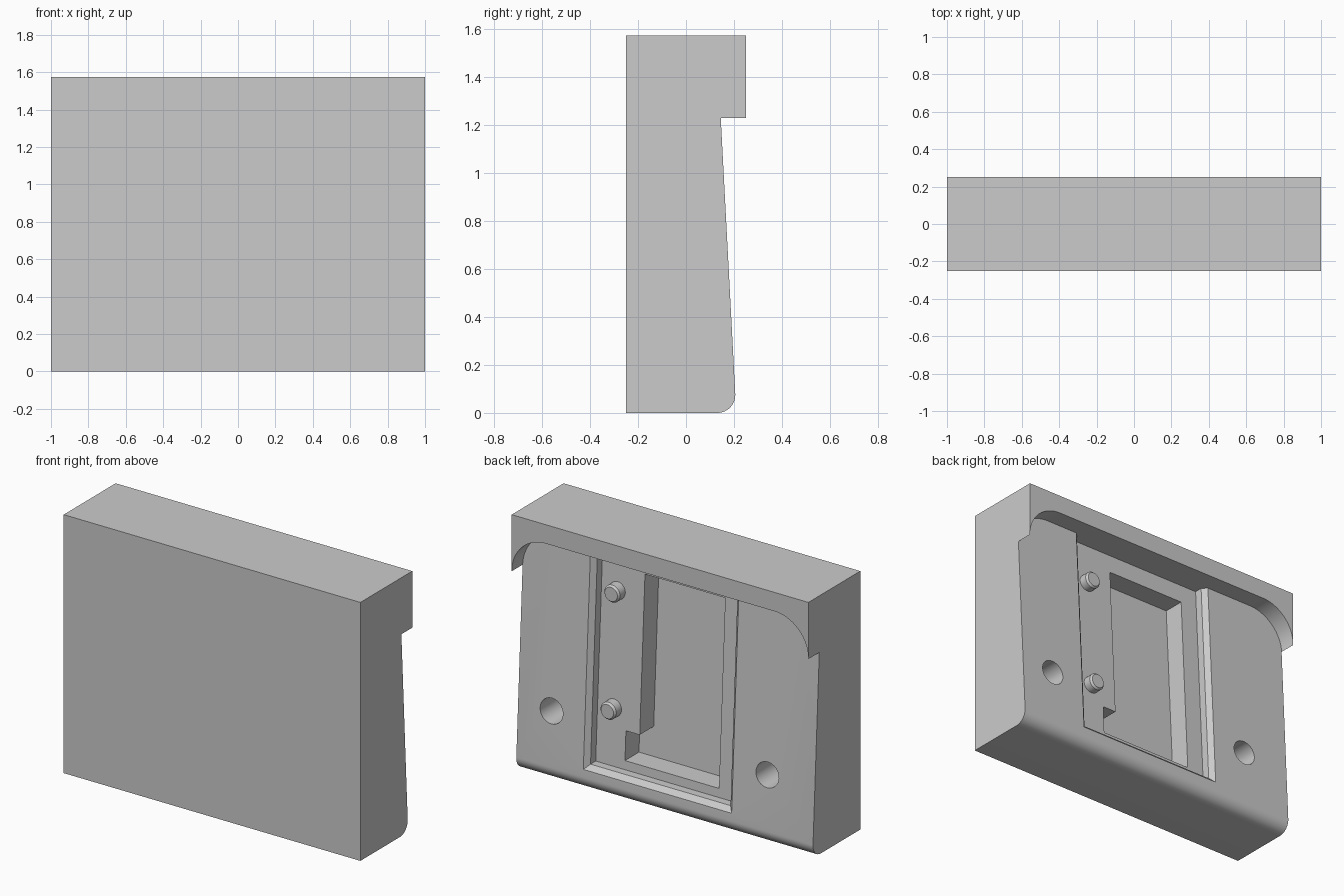
import bpy, bmesh
from math import sin, cos, atan, pi, radians

HEIGHT, HALF_DEPTH = 1.575, 0.25
ARCH_Z, ARCH_R = 1.23, 0.23
TAPER = 0.0526

if "Cube" in bpy.data.objects:
    bpy.data.objects.remove(bpy.data.objects["Cube"], do_unlink=True)

grey = bpy.data.materials.new("plain grey")
grey.use_nodes = True
colour = (0.6, 0.6, 0.6, 1)
grey.diffuse_color = colour
grey.node_tree.nodes["Principled BSDF"].inputs["Base Color"].default_value = colour


def back_y(z):
    """Depth of the tapered back face at a given height."""
    return 0.145 + (ARCH_Z - z) * TAPER


def arc(cx, cy, r, start, end, n=16):
    return [(cx + r * cos(start + (end - start) * i / n),
             cy + r * sin(start + (end - start) * i / n)) for i in range(n + 1)]


def circle(cx, cz, r, n=32):
    return arc(cx, cz, r, 0, 2 * pi, n)[:-1]


def loft(name, rings):
    """Closed solid through rings with equal point counts."""
    bm = bmesh.new()
    loops = [[bm.verts.new(p) for p in ring] for ring in rings]
    for a, b in zip(loops, loops[1:]):
        for i in range(len(a)):
            j = (i + 1) % len(a)
            bm.faces.new((a[i], a[j], b[j], b[i]))
    bm.faces.new(loops[0])
    bm.faces.new(loops[-1])
    bmesh.ops.recalc_face_normals(bm, faces=bm.faces)
    mesh = bpy.data.meshes.new(name)
    bm.to_mesh(mesh)
    bm.free()
    mesh.materials.append(grey)
    obj = bpy.data.objects.new(name, mesh)
    bpy.context.collection.objects.link(obj)
    return obj


def on_back(outline, offset):
    """Place an x-z outline parallel to the tapered back face."""
    return [(x, back_y(z) + offset, z) for x, z in outline]


def flat(outline, y):
    return [(x, y, z) for x, z in outline]


def smooth(obj):
    bpy.ops.object.select_all(action='DESELECT')
    obj.select_set(True)
    bpy.context.view_layer.objects.active = obj
    bpy.ops.object.shade_smooth_by_angle(angle=radians(25))


def cut(obj, cutter):
    mod = obj.modifiers.new("cut", 'BOOLEAN')
    mod.operation, mod.solver, mod.object = 'DIFFERENCE', 'EXACT', cutter
    bpy.context.view_layer.update()
    graph = bpy.context.evaluated_depsgraph_get()
    mesh = bpy.data.meshes.new_from_object(obj.evaluated_get(graph))
    obj.modifiers.clear()
    obj.data = mesh
    bpy.data.objects.remove(cutter, do_unlink=True)


# Solid block
block = [(-1, 0), (1, 0), (1, HEIGHT), (-1, HEIGHT)]
body = loft("body", [flat(block, -HALF_DEPTH), flat(block, HALF_DEPTH)])

# Tapered back under an overhanging lip with rounded corners
inner = 1 - ARCH_R
arch = ([(-1.2, -0.2), (1.2, -0.2), (1.2, ARCH_Z)]
        + arc(inner, ARCH_Z, ARCH_R, 0, pi / 2)
        + arc(-inner, ARCH_Z, ARCH_R, pi / 2, pi) + [(-1.2, ARCH_Z)])
cut(body, loft("back_cutter", [on_back(arch, 0), flat(arch, 0.5)]))

# Rounded lower back edge
r = 0.075
centre = back_y(0) - r * TAPER - r * (1 + TAPER ** 2) ** 0.5
fillet = arc(centre, r, r, -pi / 2, atan(TAPER), 12)
fillet += [(0.4, fillet[-1][1]), (0.4, -0.1), (centre, -0.1)]
cut(body, loft("fillet_cutter", [[(x, y, z) for y, z in fillet] for x in (-1.2, 1.2)]))

# Shallow pocket with a chamfered rim, running up to the lip
CHAMFER, FLOOR = 0.028, -0.078


def pocket(grow):
    x0, x1, z0, z1 = -0.45 - grow, 0.55 + grow, 0.125 - grow, ARCH_Z + ARCH_R
    return [(x0, z0), (x1, z0), (x1, z1), (x0, z1)]


cut(body, loft("pocket_cutter", [on_back(pocket(CHAMFER), CHAMFER),
                                 on_back(pocket(-CHAMFER), -CHAMFER),
                                 on_back(pocket(-CHAMFER), FLOOR)]))

# Deep recess with a side notch at its lower corner
recess = [(-0.307, 0.207), (0.327, 0.207), (0.327, 0.385),
          (0.234, 0.385), (0.234, 1.345), (-0.307, 1.345)]
cut(body, loft("recess_cutter", [on_back(recess, FLOOR + 0.03),
                                 on_back(recess, FLOOR - 0.135)]))

# Blind screw holes
for x in (0.775, -0.68):
    hole = circle(x, 0.415, 0.077)
    cut(body, loft("hole_cutter", [flat(hole, 0.3), flat(hole, -0.12)]))
smooth(body)

# Chamfered locating pegs
for name, z in (("upper_peg", 1.2), ("lower_peg", 0.5)):
    base = back_y(z) + FLOOR
    wide, narrow = circle(0.414, z, 0.053), circle(0.414, z, 0.043)
    peg = loft(name, [flat(wide, base - 0.02), flat(wide, base + 0.05),
                      flat(narrow, base + 0.062)])
    smooth(peg)
